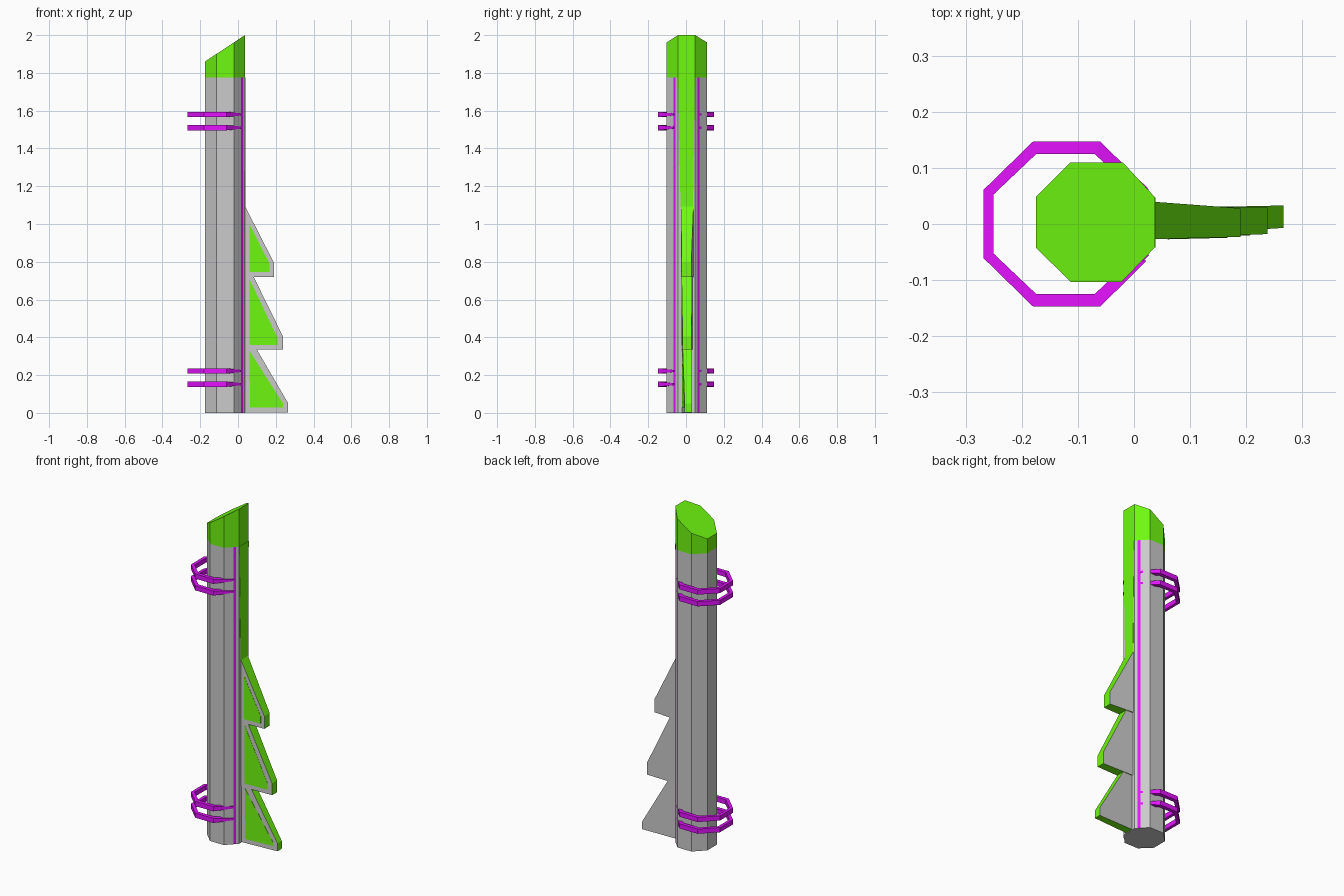
import bpy

if "Cube" in bpy.data.objects:
    bpy.data.objects.remove(bpy.data.objects["Cube"])


def material(name, rgb):
    m = bpy.data.materials.new(name)
    m.diffuse_color = (*rgb, 1)
    m.use_nodes = True
    m.node_tree.nodes["Principled BSDF"].inputs["Base Color"].default_value = m.diffuse_color
    return m


GREEN = material("green", (0.16, 0.95, 0.005))
PURPLE = material("purple", (0.78, 0.006, 1.0))
GREY = material("grey", (0.8, 0.8, 0.8))


def mesh_object(name, verts, faces, mats=(), slots=None):
    me = bpy.data.meshes.new(name)
    me.from_pydata(verts, [], faces)
    for m in mats:
        me.materials.append(m)
    if slots:
        me.polygons.foreach_set("material_index", slots)
    ob = bpy.data.objects.new(name, me)
    bpy.context.collection.objects.link(ob)
    # Make every closed part face outwards
    import bmesh
    bm = bmesh.new()
    bm.from_mesh(me)
    bmesh.ops.recalc_face_normals(bm, faces=bm.faces)
    bm.to_mesh(me)
    bm.free()
    return ob


def loft(name, a, b, mats=(), side_slot=0):
    """Join two matching loops with side faces and close both ends."""
    n = len(a)
    faces = [tuple(range(n)), tuple(range(n, 2 * n))]
    faces += [(i, (i + 1) % n, n + (i + 1) % n, n + i) for i in range(n)]
    return mesh_object(name, list(a) + list(b), faces, mats,
                       [0, 0] + [side_slot] * n)


# Octagonal column with a slanted green cap
OCT = [(-0.113, 0.11), (-0.02, 0.11), (0.037, 0.048), (0.037, -0.042),
       (-0.022, -0.103), (-0.113, -0.103), (-0.175, -0.042), (-0.175, 0.048)]
CAP_Z = 1.775


def at(z):
    return [(x, y, z) for x, y in OCT]


loft("column", at(0), at(CAP_Z))
loft("slanted_cap", at(CAP_Z),
     [(x, y, 2.0 - (0.037 - x) * 0.66) for x, y in OCT], [GREEN])

# Green tapering strip down the edge of the column
strip = [(-0.042, CAP_Z), (0.047, CAP_Z), (0.037, 1.09), (-0.029, 1.09)]
loft("edge_strip", [(0.03, y, z) for y, z in strip],
     [(0.0385, y, z) for y, z in strip], [GREEN])

# Purple lines on the two diagonal faces
for side, name in ((1, "back"), (-1, "front")):
    line = [(0.013, 0.069), (0.0165, 0.0725), (0.0265, 0.0615), (0.022, 0.058)]
    line = [(x, 0.003 + side * (y - 0.003)) for x, y in line]
    loft(f"line_{name}", [(x, y, 0.001) for x, y in line],
         [(x, y, CAP_Z) for x, y in line], [PURPLE])

# Open octagonal rings, thinning where they meet the column
HALF_OUT = [(0.022, 0.066), (-0.06, 0.147), (-0.18, 0.147), (-0.268, 0.061)]
HALF_IN = [(0.002, 0.055), (-0.07, 0.125), (-0.174, 0.125), (-0.25, 0.053)]


def ring(name, z):
    def path(half):
        return half + [(x, -y) for x, y in reversed(half)]
    outer, inner = path(HALF_OUT), path(HALF_IN)
    verts, faces = [], []
    n = len(outer)
    for i, (o, p) in enumerate(zip(outer, inner)):
        h = 0.005 if i in (0, n - 1) else 0.014
        verts += [(*o, z - h), (*o, z + h), (*p, z + h), (*p, z - h)]
    for i in range(n - 1):
        for k in range(4):
            j = (k + 1) % 4
            faces.append((4 * i + k, 4 * i + j, 4 * i + 4 + j, 4 * i + 4 + k))
    faces += [(0, 1, 2, 3), tuple(range(4 * n - 4, 4 * n))]
    mesh_object(name, verts, faces, [PURPLE])


for i, z in enumerate((0.152, 0.222, 1.51, 1.58)):
    ring(f"ring_{i + 1}", z)


# Barbed fins: grey sides, green rims, green inset panel on the front
def fin(name, outline, panel, tip_y, base_y):
    x0, x1 = 0.03, max(x for x, z in outline)

    def y_at(x, k):
        return base_y[k] + (tip_y[k] - base_y[k]) * (x - x0) / (x1 - x0)
    loft(name, [(x, y_at(x, 0), z) for x, z in outline],
         [(x, y_at(x, 1), z) for x, z in outline], [GREY, GREEN], 1)
    loft(name + "_panel", [(x, y_at(x, 0) - 0.001, z) for x, z in panel],
         [(x, y_at(x, 0) + 0.003, z) for x, z in panel], [GREEN])


fin("upper_fin",
    [(0.03, 1.11), (0.037, 1.095), (0.19, 0.795), (0.19, 0.72), (0.03, 0.72)],
    [(0.06, 1.0), (0.167, 0.79), (0.167, 0.745), (0.06, 0.745)],
    (-0.023, 0.028), (-0.027, 0.04))
fin("middle_fin",
    [(0.03, 0.72), (0.083, 0.72), (0.238, 0.405), (0.238, 0.335), (0.03, 0.335)],
    [(0.06, 0.71), (0.208, 0.40), (0.208, 0.36), (0.06, 0.36)],
    (-0.018, 0.029), (-0.025, 0.034))
fin("lower_fin",
    [(0.03, 0.335), (0.1, 0.335), (0.266, 0.05), (0.266, 0.003), (0.03, 0.003)],
    [(0.06, 0.33), (0.238, 0.05), (0.238, 0.028), (0.064, 0.028)],
    (-0.007, 0.033), (-0.022, 0.028))
